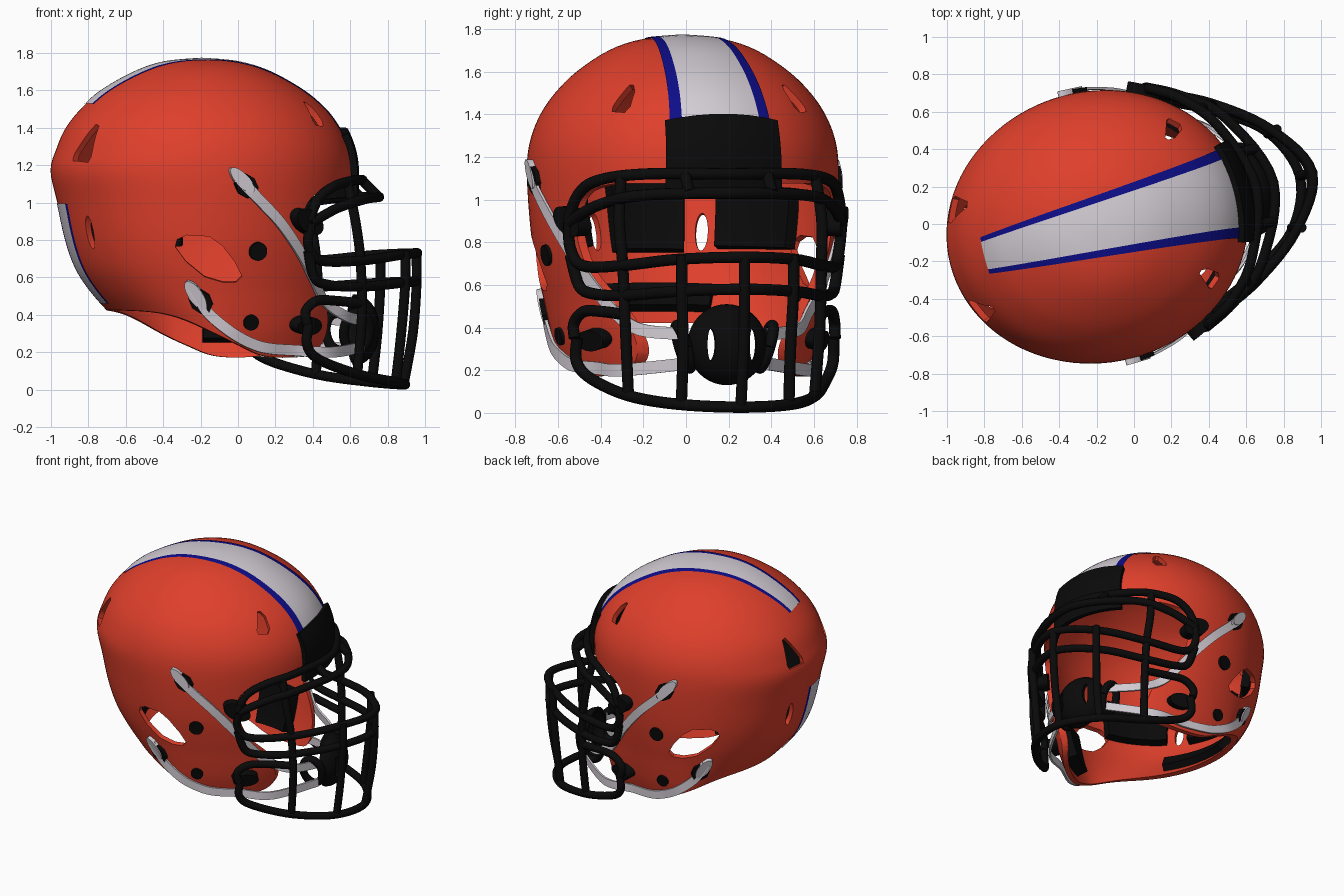
import bpy, bmesh, math
from mathutils import Vector, Matrix
from mathutils.bvhtree import BVHTree

if "Cube" in bpy.data.objects:
    bpy.data.objects.remove(bpy.data.objects["Cube"])

V = Vector
parts = []

def mat(name, r, g, b):
    m = bpy.data.materials.new(name)
    m.diffuse_color = (r, g, b, 1)
    m.use_nodes = True
    m.node_tree.nodes["Principled BSDF"].inputs["Base Color"].default_value = m.diffuse_color
    return m

ORANGE = mat("orange", .74, .05, .024)
BLACK = mat("black", .003, .003, .003)
WHITE = mat("pale_grey", .66, .62, .67)
BLUE = mat("blue", .004, .004, .25)

def add(name, bm, material):
    me = bpy.data.meshes.new(name)
    bm.to_mesh(me)
    bm.free()
    ob = bpy.data.objects.new(name, me)
    bpy.context.collection.objects.link(ob)
    me.materials.append(material)
    parts.append(ob)
    return ob

def spline(pts, n):
    """Smooth curve through the points, n steps per span."""
    p = [V(q) for q in pts]
    out = []
    for i in range(len(p) - 1):
        a, b, c, d = p[max(i - 1, 0)], p[i], p[i + 1], p[min(i + 2, len(p) - 1)]
        for k in range(n):
            t = k / n
            out.append(.5 * (2 * b + (c - a) * t + (2 * a - 5 * b + 4 * c - d) * t * t
                             + (3 * b - a - 3 * c + d) * t ** 3))
    return out + [p[-1]]

def grid(bm, rows, closed=False):
    vs = [[bm.verts.new(p) for p in r] for r in rows]
    for a, b in zip(vs, vs[1:]):
        for j in range(len(a) - (not closed)):
            k = (j + 1) % len(a)
            bm.faces.new((a[j], b[j], b[k], a[k]))
    return vs

def prism(bm, poly, centre, direction, d0, d1):
    """Extruded polygon facing along a direction."""
    d = V(direction).normalized()
    right = V((0, 0, 1)).cross(d).normalized()
    up = d.cross(right)
    ends = [[bm.verts.new(V(centre) + right * x + up * y + d * k) for x, y in poly] for k in (d0, d1)]
    n = len(poly)
    fs = [bm.faces.new(ends[0][::-1]), bm.faces.new(ends[1])]
    fs += [bm.faces.new((ends[0][i], ends[0][(i + 1) % n], ends[1][(i + 1) % n], ends[1][i])) for i in range(n)]
    bmesh.ops.recalc_face_normals(bm, faces=fs)

def boolean(ob, cutter, op):
    m = ob.modifiers.new("cut", 'BOOLEAN')
    m.object, m.operation, m.solver = cutter, op, 'EXACT'

def bake(ob, cutters=()):
    dg = bpy.context.evaluated_depsgraph_get()
    me = bpy.data.meshes.new_from_object(ob.evaluated_get(dg))
    ob.modifiers.clear()
    ob.data = me
    for c in cutters:
        parts.remove(c)
        bpy.data.objects.remove(c)

def solidify(ob, thick, offset):
    m = ob.modifiers.new("thickness", 'SOLIDIFY')
    m.thickness, m.offset = thick, offset
    bake(ob)

def oval(rx, ry, ang=0, n=24):
    c, s = math.cos(ang), math.sin(ang)
    ps = [(rx * math.cos(2 * math.pi * i / n), ry * math.sin(2 * math.pi * i / n)) for i in range(n)]
    return [(x * c - y * s, x * s + y * c) for x, y in ps]

def flip(poly, side):
    return [(-x * side, y) for x, y in poly]

# Shell: rings of (z, back length, front length, half width)
keys = [(1.77, 0, 0, 0), (1.752, .2, .19, .19), (1.7, .36, .36, .345), (1.6, .54, .54, .495),
        (1.5, .655, .66, .595), (1.4, .735, .735, .663), (1.29, .785, .785, .707), (1.17, .818, .805, .725),
        (1.0, .78, .80, .722), (.8, .735, .80, .705), (.65, .68, .79, .68), (.53, .60, .78, .655),
        (.42, .50, .77, .635), (.3, .38, .74, .61), (.15, .25, .70, .56), (.08, .2, .68, .53)]
rows = []
for z, back, front, wide in spline([V(k) for k in keys], 4)[1:]:
    ring = []
    for i in range(96):
        a = 2 * math.pi * i / 96
        c = math.cos(a)
        ring.append((c * (front if c > 0 else back), wide * math.sin(a), z))
    rows.append(ring)
bm = bmesh.new()
vs = grid(bm, rows, True)
pole = bm.verts.new((0, 0, 1.77))
for j in range(96):
    bm.faces.new((pole, vs[0][j], vs[0][(j + 1) % 96]))
bm.normal_update()
bvh = BVHTree.FromBMesh(bm)
shell = add("shell", bm, ORANGE)
solidify(shell, .035, -1)

def hit(o, d):
    p, n, _, _ = bvh.ray_cast(V(o), V(d).normalized())
    return p, n

def on_side(u, z, side):
    return hit((u, 0, z), (0, side, 0))

# Side outline that trims the face opening and lower edge
edge = spline([(.6, 1.075), (.47, 1.04), (.405, .95), (.405, .8), (.45, .65), (.54, .52), (.585, .42),
               (.59, .3), (.53, .215), (.38, .175), (.2, .18), (.06, .235), (-.08, .3), (-.26, .385),
               (-.42, .42), (-.7, .43)], 4)
outline = [(1.2, 1.08)] + [tuple(p) for p in edge] + [(-1.2, .43), (-1.2, 2), (1.2, 2)]
bm = bmesh.new()
prism(bm, outline, (0, 0, 0), (0, -1, 0), -1, 1)
trim = add("trim_cutter", bm, BLACK)
trim.hide_render = True

# Vent holes: ear, upper rear, upper front, lower rear slot
ear = [(-.18, .06), (-.17, .1), (-.12, .125), (0, .12), (.07, .07), (.14, -.02), (.18, -.1), (.15, -.13),
       (.08, -.13), (-.02, -.1), (-.12, -.02)]
rear = [(-.07, -.1), (.06, -.11), (.075, -.08), (.06, .1), (.03, .11), (-.07, -.06)]
brow = [(-.045, -.08), (.025, -.085), (.045, -.05), (.035, .04), (.01, .08), (-.01, .08), (-.05, -.05)]
bm = bmesh.new()
for s in (-1, 1):
    for poly, o, d in ((ear, (-.135, 0, .7), (0, s, 0)), (rear, (0, 0, 1.32), (-.69, .26 * s, 0)),
                       (brow, (0, 0, .9), (.5, .4 * s, .57)), (oval(.03, .09), (0, 0, .84), (-.69, .27 * s, 0))):
        p, n = hit(o, d)
        prism(bm, flip(poly, s), p, n, -.14, .12)
vents = add("vent_cutter", bm, BLACK)
vents.hide_render = True
boolean(shell, trim, 'INTERSECT')
boolean(shell, vents, 'DIFFERENCE')
bake(shell, (trim, vents))

def patch(name, ray, nu, nv, offset, thick, material):
    """Sheet that follows the shell; ray(s, t) gives origin and direction."""
    rws = []
    for i in range(nu + 1):
        row = []
        for j in range(nv + 1):
            p, n = hit(*ray(i / nu, j / nv))
            row.append(p + n * offset)
        rws.append(row)
    bm = bmesh.new()
    grid(bm, rws)
    ob = add(name, bm, material)
    if thick:
        solidify(ob, thick, 0)
    return ob

def band(name, f0, f1, va, vb, offset, thick, material):
    """Lengthwise band from angle f0 to f1; va, vb = (start, end) side offsets."""
    def ray(s, t):
        f = math.radians(f0 + (f1 - f0) * s)
        a, b = va[0] + (va[1] - va[0]) * s, vb[0] + (vb[1] - vb[0]) * s
        return (0, a + (b - a) * t, .9), (math.cos(f), 0, math.sin(f))
    return patch(name, ray, 48, 8, offset, thick, material)

# Painted stripes on crown and lower back
for tag, f0, f1, w0, w1, i0, i1 in (("crown", 16, 135, .265, .10, .205, .075), ("rear", 173, 219, .11, .09, .08, .065)):
    band(tag + "_stripe", f0, f1, (-i0, -i1), (i0, i1), .005, 0, WHITE)
    for s in (-1, 1):
        band(tag + "_stripe_edge", f0, f1, (s * i0, s * i1), (s * w0, s * w1), .005, 0, BLUE)

# Front bumper plate
band("front_bumper", 9, 33, (-.27, -.26), (.27, .26), .02, .036, BLACK)

# Inner pads
def pad(name, a0, a1, z0, z1, thick):
    def ray(s, t):
        a = math.radians(a0 + (a1 - a0) * s)
        return (0, 0, z0 + (z1 - z0) * t), (math.cos(a), math.sin(a), 0)
    patch(name, ray, 16, 6, -.036 - thick / 2, thick, BLACK)

pad("brow_pad", -45, 45, 1.11, 1.34, .05)
pad("rear_pad", 165, 195, .74, 1.05, .06)
pad("neck_pad", 152, 208, .45, .56, .05)
for s in (-1, 1):
    pad("rear_side_pad", s * 114, s * 152, .76, 1.05, .06)
    pad("jaw_pad", s * 50, s * 76, .24, .55, .08)

# Face guard wires
def wire(name, pts):
    cu = bpy.data.curves.new(name, 'CURVE')
    cu.dimensions = '3D'
    cu.bevel_depth, cu.bevel_resolution, cu.use_fill_caps = .027, 4, True
    path = spline(pts, 6)
    sp = cu.splines.new('POLY')
    sp.points.add(len(path) - 1)
    for q, p in zip(sp.points, path):
        q.co = (*p, 1)
    tmp = bpy.data.objects.new(name, cu)
    bpy.context.collection.objects.link(tmp)
    cu.materials.append(BLACK)
    me = bpy.data.meshes.new_from_object(tmp)
    bpy.data.objects.remove(tmp)
    ob = bpy.data.objects.new(name, me)
    bpy.context.collection.objects.link(ob)
    parts.append(ob)

def mirror(p):
    return (p[0], -p[1], p[2])

bars = {
    "brow_bar": [(.42, -.66, .9), (.48, -.63, 1.02), (.59, -.56, 1.09), (.75, -.37, 1.12), (.87, 0, 1.12)],
    "eye_bar": [(.43, -.66, .89), (.6, -.57, .97), (.8, -.4, 1.02), (.965, 0, 1.03)],
    "upper_mouth_bar": [(.43, -.66, .89), (.42, -.65, .77), (.5, -.61, .69), (.75, -.49, .69), (1.02, -.28, .72), (1.18, 0, .73)],
    "lower_mouth_bar": [(.42, -.65, .74), (.46, -.62, .6), (.55, -.58, .56), (.75, -.48, .55), (1.02, -.28, .57), (1.17, 0, .58)],
    "chin_bar": [(.43, -.62, .35), (.42, -.62, .24), (.5, -.57, .16), (.75, -.45, .08), (1.0, -.27, .04), (1.11, 0, .027)],
}
for name, half in bars.items():
    wire(name, half + [mirror(p) for p in half[-2::-1]])
posts = {
    "side_post": [(.68, -.47, 1.11), (.72, -.49, .9), (.75, -.48, .69), (.76, -.47, .4), (.74, -.45, .08)],
    "front_post": [(1.05, -.27, .74), (1.05, -.27, .57), (1.03, -.26, .3), (1.0, -.26, .04)],
    "jaw_loop": [(.42, -.63, .35), (.41, -.63, .42), (.48, -.6, .475), (.6, -.54, .475), (.76, -.47, .46)],
    "brow_post": [(.84, -.2, 1.11), (.92, -.2, 1.03)],
}
for name, pts in posts.items():
    wire(name, pts)
    wire(name, [mirror(p) for p in pts])
wire("centre_post", [(1.18, 0, .74), (1.18, 0, .55), (1.16, 0, .3), (1.11, 0, .03)])

# Clips, studs and buckles on both sides
for s in (-1, 1):
    for name, u, z, poly, d, m in (("upper_clip", .4, .9, oval(.1, .06, -.5), .06, BLACK),
                                   ("lower_clip", .42, .35, oval(.09, .05), .06, BLACK),
                                   ("upper_stud", .13, .74, oval(.05, .05), .015, BLACK),
                                   ("lower_stud", .11, .36, oval(.042, .042), .015, BLACK),
                                   ("upper_buckle", .055, 1.09, oval(.075, .058, -.8, 8), .022, BLACK),
                                   ("lower_buckle", -.165, .475, oval(.075, .058, -.9, 8), .022, BLACK),
                                   ("upper_strap_tab", .03, 1.12, oval(.09, .035, -.8), .028, WHITE),
                                   ("lower_strap_tab", -.19, .51, oval(.09, .038, -1.0), .028, WHITE)):
        p, n = on_side(u, z, s)
        bm = bmesh.new()
        prism(bm, flip(poly, s), p, n, -.02, d)
        add(name, bm, m)

# Chin straps
def strap(name, on_shell, free, s):
    pts = []
    for u, z in on_shell:
        p, n = on_side(u, z, s)
        pts.append(p + n * .016)
    pts += [V((u, v * s, z)) for u, v, z in free]
    path = spline(pts, 6)
    rws = []
    for i, p in enumerate(path):
        t = path[min(i + 1, len(path) - 1)] - path[max(i - 1, 0)]
        w = t.cross(V((p.x / .66, p.y / .5, 0))).normalized() * .029
        rws.append((p - w, p + w))
    bm = bmesh.new()
    grid(bm, rws)
    solidify(add(name, bm, WHITE), .014, 0)

for s in (-1, 1):
    strap("upper_strap", [(.0, 1.14), (.05, 1.09), (.122, 1.02), (.254, .89), (.38, .73), (.462, .6), (.55, .47)],
          [(.7, .38, .39), (.84, .2, .37)], s)
    strap("lower_strap", [(-.21, .55), (-.18, .5), (-.12, .41), (.0, .31), (.12, .25), (.22, .225), (.37, .215)],
          [(.6, .45, .2), (.84, .2, .23)], s)

# Chin cup with slots and side rings
bm = bmesh.new()
bmesh.ops.create_uvsphere(bm, u_segments=32, v_segments=20, radius=1,
                          matrix=Matrix.Translation((.84, 0, .32)) @ Matrix.Diagonal((.13, .19, .19, 1)))
bmesh.ops.delete(bm, geom=[v for v in bm.verts if v.co.x < .835], context='VERTS')
cup = add("chin_cup", bm, BLACK)
solidify(cup, .025, -1)
bm = bmesh.new()
for s in (-1, 1):
    prism(bm, oval(.018, .075), (.92, .1 * s, .32), (1, 0, 0), -.2, .2)
slots = add("slot_cutter", bm, BLACK)
slots.hide_render = True
boolean(cup, slots, 'DIFFERENCE')
bake(cup, (slots,))
for s in (-1, 1):
    ring = [V((.8 + .07 * math.cos(a), s * (.2 + .03 * math.sin(a)), .31 + .1 * math.sin(a)))
            for a in [math.pi * i / 8 for i in range(17)]]
    wire("chin_cup_ring", ring)

# Turn the finished helmet to its resting angle and smooth it
pose = Matrix.Translation((-.19, -.015, 0)) @ Matrix.Rotation(math.radians(14.2), 4, 'Z')
for ob in parts:
    ob.matrix_world = pose
    ob.select_set(True)
bpy.context.view_layer.objects.active = shell
bpy.ops.object.shade_smooth_by_angle(angle=math.radians(40))
